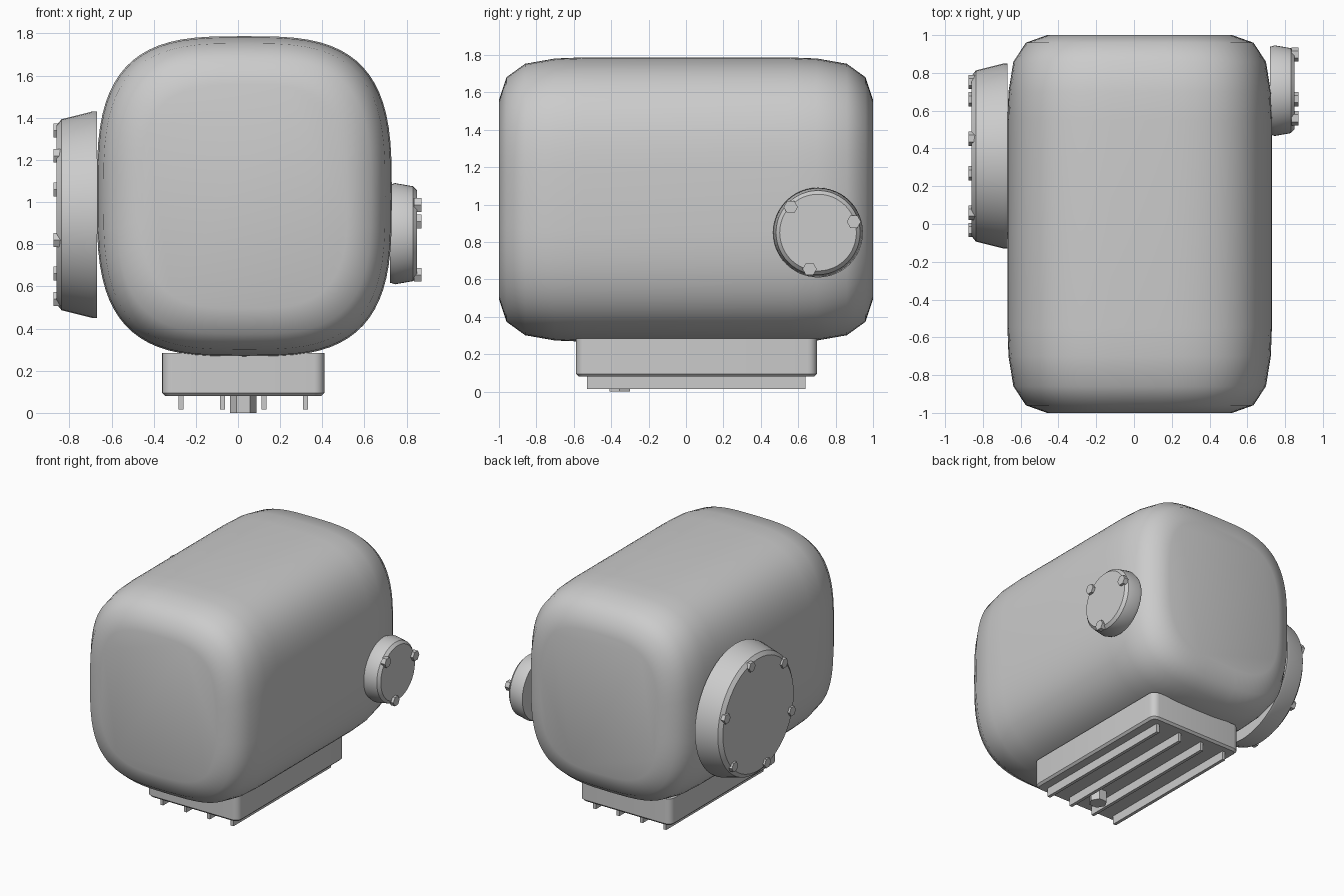
import bpy, bmesh, math
from mathutils import Matrix, Vector

if "Cube" in bpy.data.objects:
    bpy.data.objects.remove(bpy.data.objects["Cube"])


def finish(name, bm, smooth=None):
    bmesh.ops.recalc_face_normals(bm, faces=bm.faces)
    me = bpy.data.meshes.new(name)
    bm.to_mesh(me)
    bm.free()
    ob = bpy.data.objects.new(name, me)
    bpy.context.collection.objects.link(ob)
    if smooth:
        bpy.ops.object.select_all(action='DESELECT')
        ob.select_set(True)
        bpy.context.view_layer.objects.active = ob
        bpy.ops.object.shade_smooth_by_angle(angle=math.radians(smooth))
    return ob


def loft(name, rings, smooth):
    """Skin a list of equal-length point rings and cap both ends."""
    bm = bmesh.new()
    rows = [[bm.verts.new(p) for p in r] for r in rings]
    n = len(rows[0])
    for a, b in zip(rows, rows[1:]):
        for i in range(n):
            bm.faces.new((a[i], a[(i + 1) % n], b[(i + 1) % n], b[i]))
    bm.faces.new(rows[0])
    bm.faces.new(rows[-1])
    return finish(name, bm, smooth)


def superellipse(cx, y, cz, a, b, n=3.2, seg=72):
    pts = []
    for i in range(seg):
        t = 2 * math.pi * i / seg
        c, s = math.cos(t), math.sin(t)
        pts.append((cx + a * math.copysign(abs(c) ** (2 / n), c), y,
                    cz + b * math.copysign(abs(s) ** (2 / n), s)))
    return pts


def disc_x(name, y, z, profile, seg=48, smooth=30, turn=0.0):
    """Turned part about an x axis; profile is (x, radius) pairs."""
    return loft(name, [[(x, y + r * math.cos(turn + 2 * math.pi * i / seg),
                         z + r * math.sin(turn + 2 * math.pi * i / seg))
                        for i in range(seg)] for x, r in profile], smooth)


def box(name, lo, hi):
    lo, hi = Vector(lo), Vector(hi)
    bm = bmesh.new()
    bmesh.ops.create_cube(bm, size=1, matrix=Matrix.Translation((lo + hi) / 2)
                          @ Matrix.Diagonal((*(hi - lo), 1)))
    return bm


# Rounded main housing
half = [(0.55, 1.0), (0.70, 0.992), (0.86, 0.955), (0.96, 0.86), (1.0, 0.70)]
stations = [(-y, s) for y, s in reversed(half)] + half
loft("main_housing", [superellipse(0.03, y, 1.027, 0.70 * s, 0.76 * s)
                      for y, s in stations], 60)

# Large and small round side covers with hex bolts
covers = [
    ("large_cover", 0.36, 0.94,
     [(-0.67, 0.49), (-0.69, 0.49), (-0.837, 0.453), (-0.86, 0.425)],
     6, 0.41, -0.84, -0.875),
    ("small_cover", 0.706, 0.85,
     [(0.72, 0.232), (0.745, 0.24), (0.83, 0.225), (0.85, 0.205)],
     3, 0.20, 0.835, 0.87),
]
for name, y, z, profile, count, br, x0, x1 in covers:
    disc_x(name, y, z, profile)
    for k in range(count):
        a = math.radians(17) + 2 * math.pi * k / count
        disc_x(f"{name}_bolt_{k + 1}", y + br * math.cos(a), z + br * math.sin(a),
               [(x0, 0.038), (x1, 0.038)], 6, None)

# Oil pan with rounded corners and chamfered bottom edge
bm = box("oil_pan", (-0.36, -0.588, 0.08), (0.41, 0.70, 0.285))
upright = [e for e in bm.edges if abs(e.verts[0].co.z - e.verts[1].co.z) > 0.1]
bmesh.ops.bevel(bm, geom=upright, offset=0.05, segments=5, profile=0.5,
                affect='EDGES')
rim = [e for e in bm.edges if all(v.co.z < 0.09 for v in e.verts)]
bmesh.ops.bevel(bm, geom=rim, offset=0.015, segments=1, profile=0.5,
                affect='EDGES')
finish("oil_pan", bm, 30)

# Cooling fins below the pan
for k in range(4):
    x = -0.27 + 0.197 * k
    finish(f"pan_fin_{k + 1}",
           box("fin", (x - 0.012, -0.53, 0.015), (x + 0.012, 0.64, 0.09)))

# Hex drain plug
loft("drain_plug", [[(0.025 + 0.063 * math.cos(math.pi / 3 * i),
                      -0.355 + 0.063 * math.sin(math.pi / 3 * i), z)
                     for i in range(6)] for z in (0.0, 0.085)], None)
